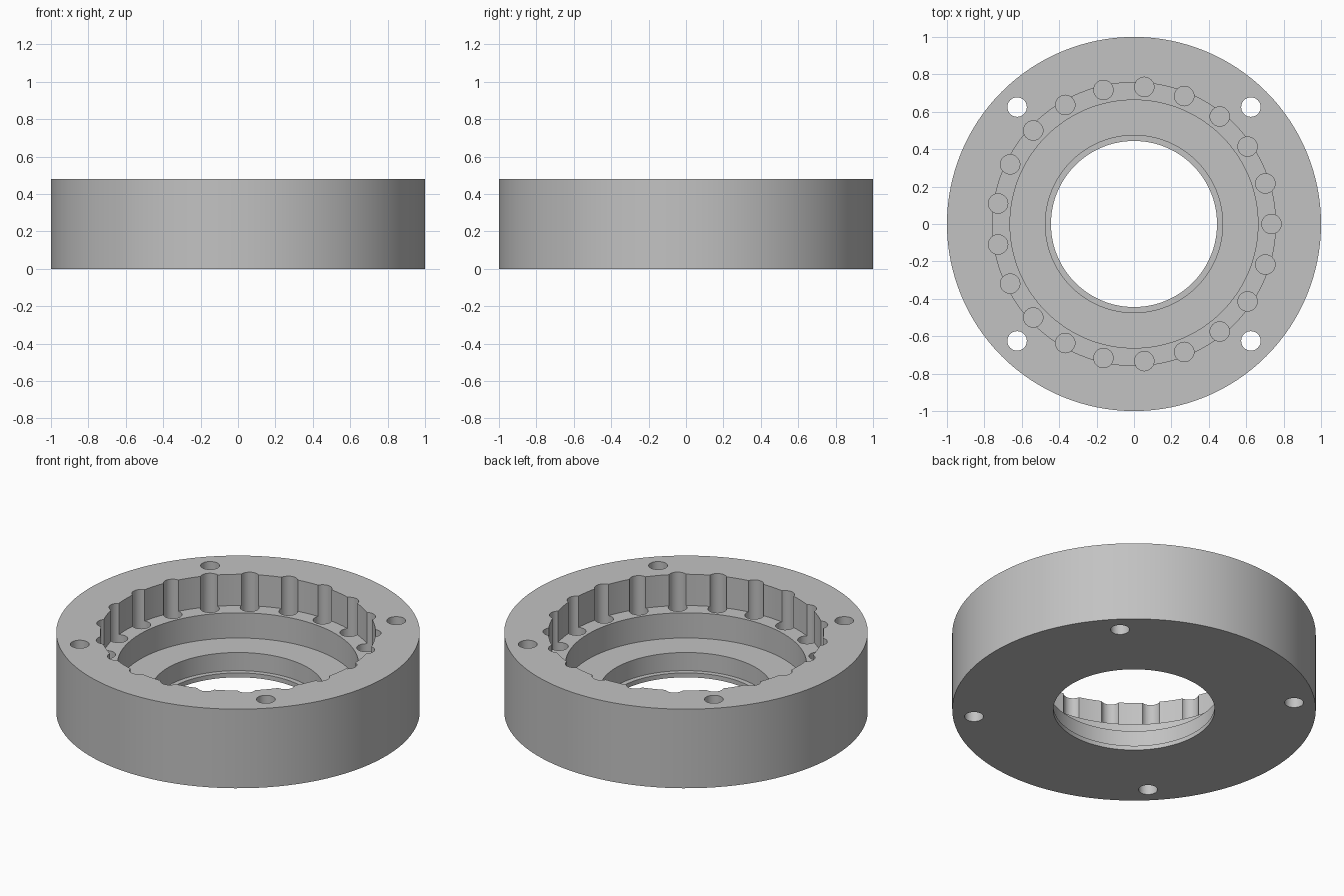
import bpy, bmesh
from math import cos, sin, pi, radians

cube = bpy.data.objects.get("Cube")
if cube:
    bpy.data.objects.remove(cube)

HEIGHT = 0.48
SEGMENTS = 128

# Single machined-metal colour
metal = bpy.data.materials.new("light_grey")
metal.use_nodes = True
colour = (0.54, 0.54, 0.54, 1)
metal.diffuse_color = colour
metal.node_tree.nodes["Principled BSDF"].inputs["Base Color"].default_value = colour


def make_object(name, bm):
    bmesh.ops.recalc_face_normals(bm, faces=bm.faces[:])
    mesh = bpy.data.meshes.new(name)
    bm.to_mesh(mesh)
    bm.free()
    mesh.materials.append(metal)
    obj = bpy.data.objects.new(name, mesh)
    bpy.context.collection.objects.link(obj)
    return obj


def lathe(name, profile):
    """Revolve a closed (radius, z) profile around the z axis."""
    bm = bmesh.new()
    rings = [[bm.verts.new((r * cos(2 * pi * i / SEGMENTS), r * sin(2 * pi * i / SEGMENTS), z))
              for r, z in profile] for i in range(SEGMENTS)]
    n = len(profile)
    for i, ring in enumerate(rings):
        after = rings[(i + 1) % SEGMENTS]
        for j in range(n):
            k = (j + 1) % n
            bm.faces.new((ring[j], after[j], after[k], ring[k]))
    return make_object(name, bm)


def drills(name, centres, radius, bottom):
    """Vertical cylinders from the given bottom to above the rim."""
    bm = bmesh.new()
    top = HEIGHT + 0.1
    for x, y in centres:
        made = bmesh.ops.create_cone(bm, cap_ends=True, segments=32, radius1=radius,
                                     radius2=radius, depth=top - bottom)
        bmesh.ops.translate(bm, verts=made["verts"], vec=(x, y, (top + bottom) / 2))
    return make_object(name, bm)


# Housing ring with a stepped bore
housing = lathe("housing_ring", [
    (1, 0), (1, HEIGHT), (0.757, HEIGHT), (0.757, 0.29), (0.663, 0.29),
    (0.663, 0.137), (0.474, 0.137), (0.474, 0.027), (0.444, 0.027), (0.444, 0)])

# Pin pockets around the upper bore, sunk below the ledge
PINS = 21
pocket_drill = drills("pin_pocket_cutter",
                      [(0.735 * cos(2 * pi * i / PINS), 0.735 * sin(2 * pi * i / PINS))
                       for i in range(PINS)], 0.052, 0.2)

# Four through holes for bolts
bolt_drill = drills("bolt_hole_cutter",
                    [(x, y) for x in (-0.625, 0.625) for y in (-0.625, 0.625)], 0.052, -0.1)

bpy.context.view_layer.objects.active = housing
for drill in (pocket_drill, bolt_drill):
    cut = housing.modifiers.new(drill.name, "BOOLEAN")
    cut.operation = "DIFFERENCE"
    cut.solver = "EXACT"
    cut.object = drill
    bpy.ops.object.modifier_apply(modifier=cut.name)
    bpy.data.objects.remove(drill)

# Smooth walls with crisp edges
bpy.ops.object.select_all(action="DESELECT")
housing.select_set(True)
bpy.ops.object.shade_smooth_by_angle(angle=radians(30))
